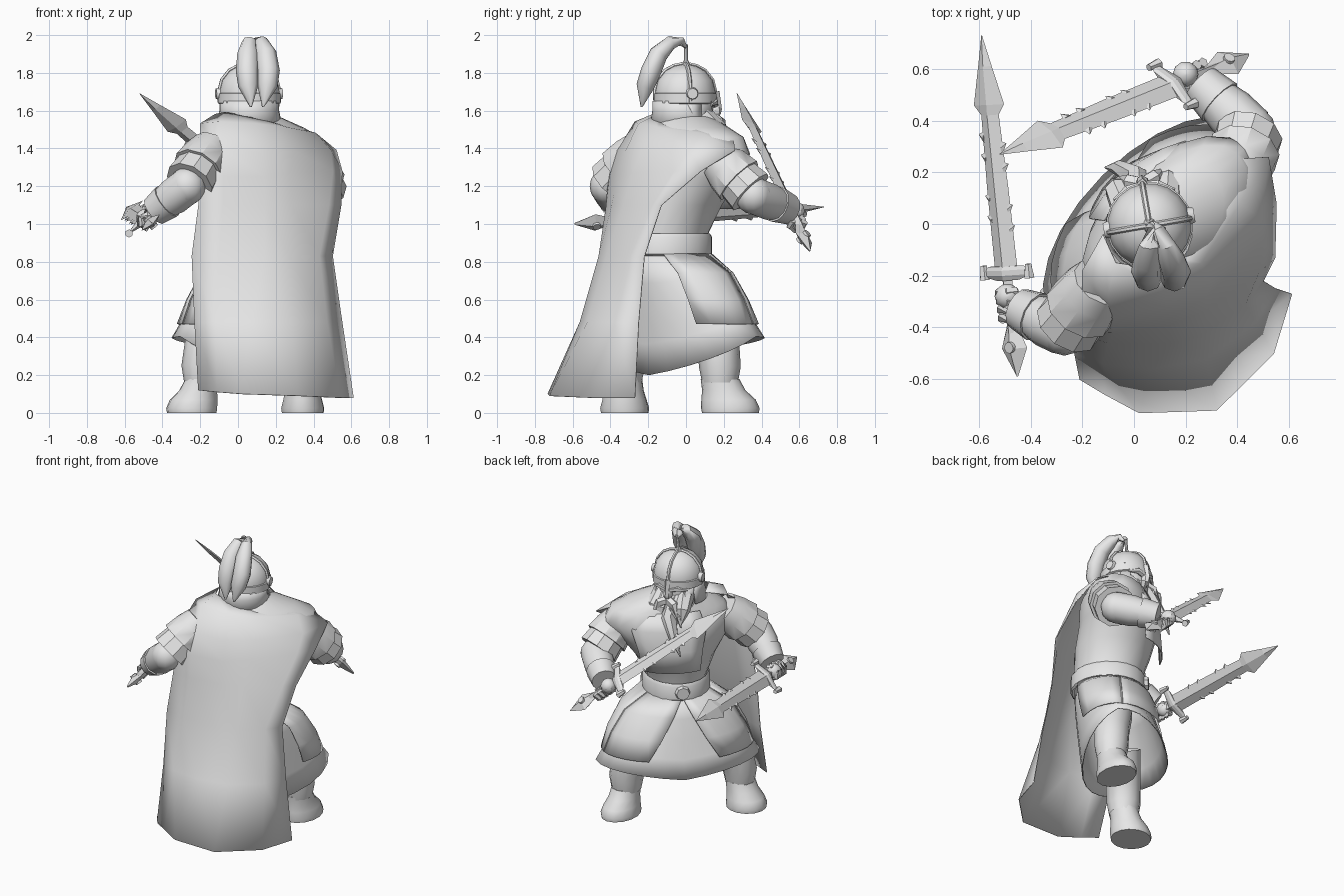
import bpy, math
from mathutils import Vector as V
from math import sin, cos, pi, radians

if "Cube" in bpy.data.objects:
    bpy.data.objects.remove(bpy.data.objects["Cube"])

grey = bpy.data.materials.new("plain grey")
grey.diffuse_color = (0.8, 0.8, 0.8, 1)
grey.use_nodes = True
grey.node_tree.nodes["Principled BSDF"].inputs["Base Color"].default_value = grey.diffuse_color
U, F = V((.707, .707, 0)), V((-.707, .707, 0))     # body axes: sideways, forward


def loft(name, rings, closed=True, cap=True, thick=0, angle=35):
    n = len(rings[0])
    verts = [tuple(p) for r in rings for p in r]
    faces = [(i*n+j, i*n+(j+1) % n, (i+1)*n+(j+1) % n, (i+1)*n+j)
             for i in range(len(rings)-1) for j in range(n if closed else n-1)]
    if closed and cap:
        faces += [tuple(range(n))[::-1], tuple(range(len(verts)-n, len(verts)))]
    me = bpy.data.meshes.new(name)
    me.from_pydata(verts, [], faces)
    ob = bpy.data.objects.new(name, me)
    bpy.context.collection.objects.link(ob)
    me.materials.append(grey)
    bpy.ops.object.select_all(action='DESELECT')
    ob.select_set(True)
    bpy.context.view_layer.objects.active = ob
    bpy.ops.object.mode_set(mode='EDIT')
    bpy.ops.mesh.select_all(action='SELECT')
    bpy.ops.mesh.normals_make_consistent(inside=False)
    bpy.ops.object.mode_set(mode='OBJECT')
    if angle:
        bpy.ops.object.shade_smooth_by_angle(angle=radians(angle))
    if thick:
        m = ob.modifiers.new("thickness", 'SOLIDIFY')
        m.thickness, m.offset = thick, 0
    return ob


def oval(cx, cy, z, ru, rf, a0=0, a1=360, n=20, u=U, f=F):
    full = a1-a0 == 360
    out = []
    for i in range(n if full else n+1):
        a = radians(a0+(a1-a0)*i/n)
        out.append(V((cx, cy, z))+u*ru*cos(a)+f*rf*sin(a))
    return out


def tube(name, path, n=12, flat=1, side=None, **kw):
    """path: (x, y, z, radius); flat squashes across the second axis"""
    pts = [V(p[:3]) for p in path]
    rings = []
    for i, p in enumerate(pts):
        t = (pts[min(i+1, len(pts)-1)]-pts[max(i-1, 0)]).normalized()
        s = V(side) if side else (V((0, 0, 1)) if abs(t.z) < .8 else V((0, 1, 0)))
        a = (s-t*s.dot(t)).normalized()
        b = t.cross(a)
        rings.append([p+(a*cos(2*pi*k/n)+b*sin(2*pi*k/n)*flat)*path[i][3] for k in range(n)])
    return loft(name, rings, **kw)


def ball(name, c, rx, ry, rz, n=12):
    X, Y = V((1, 0, 0)), V((0, 1, 0))
    angs = [-86+172*i/8 for i in range(9)]
    return loft(name, [oval(c[0], c[1], c[2]+rz*sin(radians(a)), rx*cos(radians(a)),
                            ry*cos(radians(a)), n=n, u=X, f=Y) for a in angs])


# torso, belt and buckle
loft("torso", [oval(*r) for r in [
    (.14, -.09, .84, .19, .21), (.14, -.09, .95, .2, .22), (.13, -.06, 1.1, .26, .245),
    (.12, -.02, 1.25, .35, .25), (.14, 0, 1.37, .42, .24), (.14, .01, 1.46, .37, .2),
    (.12, 0, 1.51, .27, .18), (.08, 0, 1.57, .14, .13)]], cap=False, angle=60)
loft("belt", [oval(.14, -.09, z, .205+d, .23+d) for z, d in
              [(.83, 0), (.84, .012), (.93, .012), (.95, 0)]], cap=False)
b = V((.14, -.09, .89))+F*.235
tube("buckle", [(*b, .05), (*(b+F*.025), .042)], n=8)


# skirt and hip plates share a centre that moves forward from waist to hem
def skirt_centre(k):
    return .14-.07*k, -.09+.085*k


# skirt with a hem that dips at the back
def hem(k):
    cx, cy = skirt_centre(k)
    ring = oval(cx, cy, .84+(.34-.84)*k, .2+.33*k**.8, .215+.055*k**.7, n=24)
    for p in ring:
        d = (p-V((cx, cy, 0)))
        p.z += k*(.06*abs(d.dot(U))/.5 - .14*max(0, -d.dot(F))/.27)
    return ring
loft("skirt", [hem(k) for k in (0, .25, .5, .75, 1)], cap=False, thick=.006)

# overlapping hip plates
for name, t0, t1, b0, b1 in [("front_plate_left", 20, 88, 8, 62), ("front_plate_right", 92, 160, 118, 172),
                             ("side_plate_left", -50, 22, -48, 10), ("side_plate_right", 158, 230, 170, 228)]:
    rows = []
    for k, ru, rf, z in [(0, .215, .235, .84), (.3, .365, .265, .74), (.65, .445, .285, .6), (1, .49, .295, .47)]:
        cx, cy = skirt_centre(k*.8)
        rows.append(oval(cx, cy, z, ru, rf, t0+(b0-t0)*k, t1+(b1-t1)*k, n=5))
    loft(name, rows, closed=False, thick=.008)

# legs and boots
for side, hip, knee, ankle, toe, length, width in [
        ("right", (-.08, -.22, .55), (-.17, -.31, .36), (-.19, -.33, .12), V((-1, .1, 0)), .135, .13),
        ("left", (.25, .09, .55), (.33, .17, .36), (.34, .18, .12), V((.05, 1, 0)), .155, .115)]:
    a = V(ankle)
    tube("leg_"+side, [(*hip, .125), (*knee, .115), (a.x, a.y, .24, .11), (a.x, a.y, .16, .095)],
         side=(0, 1, 0), cap=False)
    w = V((-toe.y, toe.x, 0))
    loft("boot_"+side, [oval(a.x+toe.x*o, a.y+toe.y*o, z, length*l, width*wd, n=14, u=toe, f=w) for z, o, l, wd in
                        [(0, .055, .97, .97), (.025, .055, 1, 1), (.07, .045, .93, .9),
                         (.12, .02, .74, .8), (.18, 0, .66, .76)]])

# arms, sleeves, cuffs and fists
for side, sh, el, wr, hand in [
        ("right", (-.13, -.22, 1.41), (-.27, -.41, 1.2), (-.44, -.33, 1.07), (-.49, -.28, 1.03)),
        ("left", (.39, .17, 1.34), (.45, .36, 1.15), (.26, .54, 1.08), (.2, .58, 1.07))]:
    S, E, W, H = V(sh), V(el), V(wr), V(hand)
    ball("elbow_"+side, E, .1, .1, .1)
    tube("forearm_"+side, [(*E, .1), (*E.lerp(W, .4), .1), (*W, .07)], cap=False)
    tube("shoulder_plate_"+side, [(*S.lerp(E, .02), .11), (*S.lerp(E, .25), .13), (*S.lerp(E, .58), .143)], n=10)
    tube("sleeve_plate_"+side, [(*S.lerp(E, .5), .122), (*S.lerp(E, .9), .135)], n=10)
    tube("cuff_"+side, [(*E.lerp(W, .62), .098), (*E.lerp(W, 1.02), .082)], n=12)
    ball("fist_"+side, H, .05, .05, .05, n=10)


# swords: stations along the length, diamond cross-section
def sword(name, tip, pommel, wide):
    tip, pommel = V(tip), V(pommel)
    d = (pommel-tip).normalized()
    w = V(wide)
    w = (w-d*w.dot(d)).normalized()
    nrm = d.cross(w)

    def part(label, stations):
        loft(name+label, [[tip+d*t+w*a, tip+d*t+nrm*h, tip+d*t-w*a, tip+d*t-nrm*h]
                          for t, a, h in stations], angle=0)
    part("_blade", [(0, .002, .002), (.12, .035, .012), (.27, .078, .016), (.31, .045, .018),
                    (.6, .055, .02), (.92, .058, .022)])
    part("_guard", [(.9, .09, .02), (.915, .12, .028), (.935, .125, .028), (.955, .06, .028)])
    part("_grip", [(.94, .025, .025), (1.16, .025, .025)])
    part("_pommel", [(1.12, .022, .02), (1.22, .065, .03), (1.33, .004, .006)])
    c = tip+d*1.215
    tube(name+"_pommel_boss", [(*(c-nrm*.034), .022), (*(c+nrm*.034), .022)])
    for s in (-1, 1):                                   # edge spikes and guard ends
        for t in (.42, .5, .66, .74):
            p = tip+d*(t+.02*s)+w*s*.042
            loft(name+"_spike", [[p-d*.026, p+nrm*.008, p+d*.026, p-nrm*.008],
                                 [p+w*s*.026-d*.016+q*.001 for q in (-d, nrm, d, -nrm)]], angle=0)
        g = tip+d*.925+w*s*.115
        tube(name+"_guard_end", [(*(g-d*.03), .014), (*(g+d*.025), .022)], n=6)
    for k in range(4):                                  # fingers around the grip
        c = tip+d*(1.0+.033*k)
        tube(name+"_finger", [(*(c+(w*cos(a)+nrm*sin(a))*.04), .02) for a in (0, 1, 2, 3, 4)], n=6)
sword("right_sword", (-.59, .73, 1.09), (-.45, -.6, 1.0), (.75, 0, .66))
sword("left_sword", (-.52, .27, 1.69), (.43, .65, .87), (1, -1, .6))

# cape: rows from collar to hem
rows = [
    [(-.12, -.04, 1.58), (-.07, -.15, 1.59), (.06, -.17, 1.57), (.17, -.13, 1.54), (.25, .0, 1.53), (.24, .14, 1.51)],
    [(-.2, -.18, 1.53), (-.1, -.27, 1.54), (.1, -.25, 1.53), (.26, -.15, 1.51), (.41, .08, 1.48), (.38, .25, 1.46)],
    [(-.2, -.38, 1.4), (-.08, -.36, 1.39), (.13, -.32, 1.38), (.29, -.23, 1.39), (.49, .02, 1.39), (.52, .26, 1.39)],
    [(-.2, -.41, 1.27), (-.08, -.4, 1.25), (.14, -.36, 1.25), (.28, -.28, 1.27), (.5, -.06, 1.28), (.55, .08, 1.28)],
    [(-.21, -.42, 1.1), (-.08, -.42, 1.1), (.14, -.39, 1.1), (.28, -.33, 1.1), (.48, -.19, 1.1), (.545, -.13, 1.1)],
    [(-.245, -.44, .83), (-.1, -.46, .83), (.14, -.46, .83), (.27, -.42, .83), (.43, -.31, .83), (.5, -.22, .83)],
    [(-.23, -.5, .48), (-.12, -.54, .48), (.07, -.56, .48), (.28, -.52, .48), (.47, -.38, .48), (.55, -.25, .48)],
    [(-.21, -.6, .12), (-.11, -.66, .11), (.02, -.73, .1), (.32, -.72, .09), (.54, -.5, .08), (.61, -.27, .08)]]
loft("cape", rows, closed=False, thick=.006, angle=60)
# front cloth over the chest
loft("chest_cloth", [oval(.12, -.02, z, ru, rf, 45, 115, n=5) for z, ru, rf in
                     [(1.47, .34, .21), (1.36, .42, .26), (1.22, .36, .275), (1.08, .32, .285)]],
     closed=False, thick=.008)

# head, facing slightly to one side
HU, HF = V((.985, .17, 0)), V((-.17, .985, 0))
C = V((.06, -.005, 0))
def at(s, f, z):
    return C+HU*s+HF*f+V((0, 0, z))
loft("neck_guard", [oval(.06, -.02, z, r, r, 150, 390, n=14, u=HU, f=HF) for z, r in
                    [(1.65, .155), (1.6, .155), (1.52, .17)]], closed=False, thick=.008)
ball("face", at(0, .02, 1.6), .125, .13, .14)
ball("nose", at(0, .16, 1.6), .028, .035, .04, n=8)
dome = [(1.64, .16), (1.7, .162), (1.76, .147), (1.81, .107), (1.835, .06), (1.845, .01)]
loft("helmet", [oval(C.x, C.y, z, r, r, n=20, u=HU, f=HF) for z, r in dome], cap=False)
loft("helmet_band", [oval(C.x, C.y, z, r, r, n=20, u=HU, f=HF) for z, r in
                     [(1.635, .158), (1.64, .168), (1.69, .168), (1.695, .16)]], cap=False)
for name, ax in [("helmet_ridge_long", HF), ("helmet_ridge_cross", HU)]:
    path = [C+ax*r+V((0, 0, z+.003)) for z, r in dome]+[C-ax*r+V((0, 0, z+.003)) for z, r in dome[::-1]]
    tube(name, [(*p, .011) for p in path], n=6, side=HU if ax == HF else HF)
for s in (-1, 1):
    p, q = at(.15*s, .01, 1.69), at(.178*s, .01, 1.69)
    tube("side_boss", [(*p, .036), (*q, .028)])
    loft("cheek_guard", [[at(s*a, f0, z), at(s*c, f1, z)] for a, f0, c, f1, z in
         [(.158, -.02, .11, .12, 1.65), (.15, .02, .1, .13, 1.57), (.125, .07, .1, .13, 1.5)]],
         closed=False, thick=.01)
    tube("moustache", [(*at(0, .16, 1.56), .03), (*at(.05*s, .18, 1.54), .03), (*at(.09*s, .19, 1.47), .018),
                       (*at(.11*s, .2, 1.4), .004)], n=6)
    tube("brow", [(*at(.01*s, .155, 1.63), .018), (*at(.06*s, .15, 1.645), .02), (*at(.12*s, .12, 1.63), .006)], n=6)
tube("nose_guard", [(*at(0, .165, 1.7), .02), (*at(0, .185, 1.6), .014)], n=4)

# beard locks and central braid
for s, z in [(-.1, 1.42), (-.05, 1.35), (.05, 1.33), (.1, 1.42)]:
    tube("beard_lock", [(*at(s*.8, .08, 1.57), .06), (*at(s, .16, 1.5), .05), (*at(s*1.1, .2, z), .004)], n=7)
tube("braid", [(*at(0, .1, 1.55), .07), (*at(-.02, .19, 1.45), .05), (*at(-.08, .24, 1.33), .03),
               (*at(-.13, .25, 1.22), .004)], n=7)

# crest holder and two-lobed plume
tube("crest_holder", [(.06, 0, 1.83, .03), (.06, 0, 1.87, .01), (.07, .0, 1.95, .01)], n=8)
for s in (-1, 1):
    tube("plume_lobe", [(.075+.01*s, .0, 1.935, .008), (.08+.02*s, -.02, 1.965, .022), (.09+.03*s, -.08, 1.96, .036),
                        (.1+.048*s, -.145, 1.9, .05), (.105+.056*s, -.185, 1.81, .054),
                        (.105+.05*s, -.215, 1.73, .048), (.1+.032*s, -.235, 1.62, .005)],
         n=8, side=(0, 1, 0), flat=1.12, angle=50)
